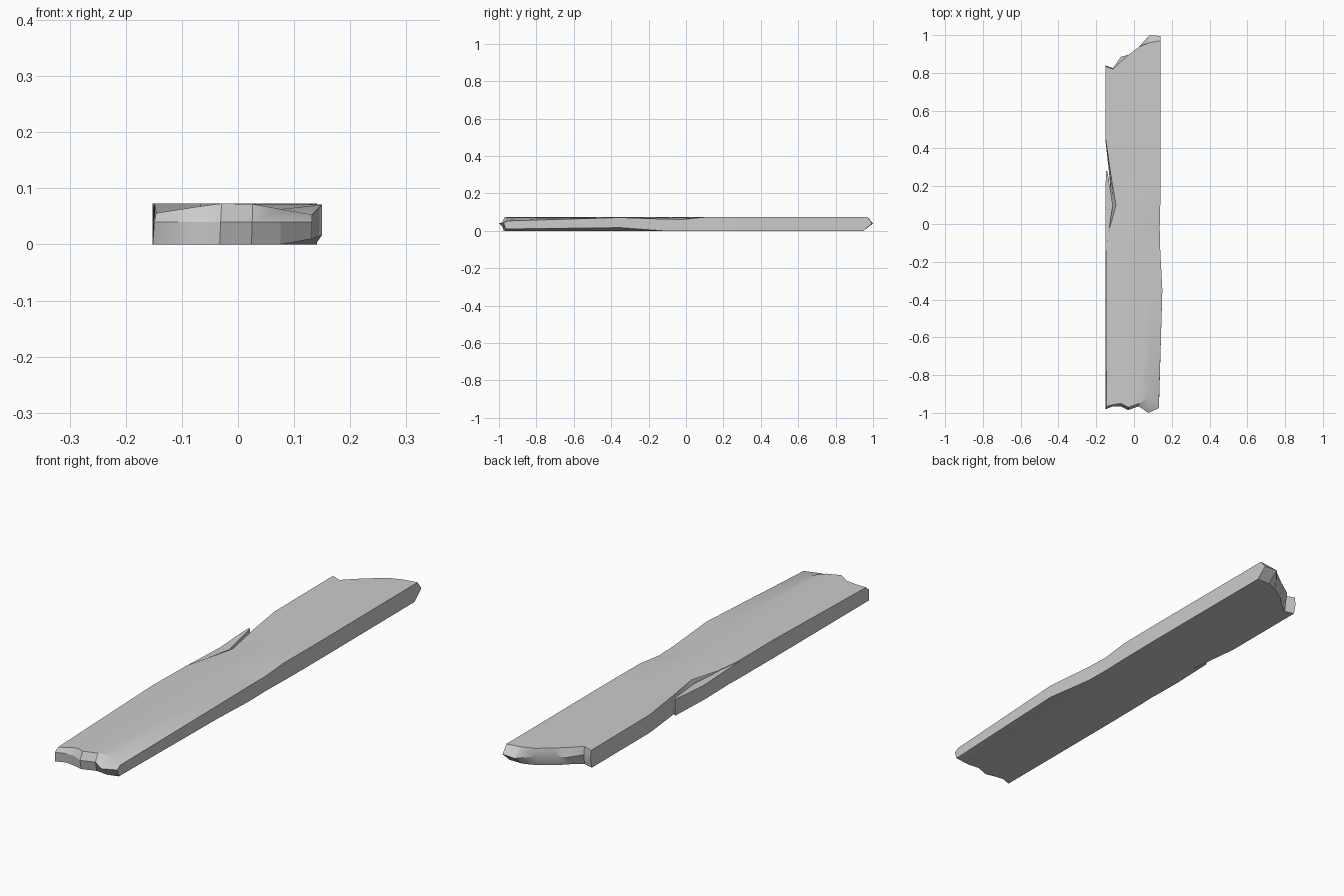
import bpy, bmesh

if "Cube" in bpy.data.objects:
    bpy.data.objects.remove(bpy.data.objects["Cube"])

H = 0.073
U = [0, 0.14, 0.28, 0.42, 0.62, 0.8, 1]   # positions across the board
Z = [0, 0.55 * H, H]                      # bottom, middle, top layers


def finish(name, bm, angle=0.5):
    bmesh.ops.recalc_face_normals(bm, faces=bm.faces)
    me = bpy.data.meshes.new(name)
    bm.to_mesh(me)
    bm.free()
    ob = bpy.data.objects.new(name, me)
    bpy.context.collection.objects.link(ob)
    bpy.ops.object.select_all(action='DESELECT')
    bpy.context.view_layer.objects.active = ob
    ob.select_set(True)
    bpy.ops.object.shade_smooth_by_angle(angle=angle)
    return ob


# Jagged end outlines: y per column for bottom, middle and top layers
FRONT = [[-0.975, -0.96, -0.965, -0.975, -0.955, -0.96, -0.965],
         [-0.98, -0.965, -0.965, -0.985, -0.965, -1.0, -0.975],
         [-0.965, -0.955, -0.95, -0.97, -0.95, -0.92, -0.955]]
BACK = [[0.83, 0.82, 0.85, 0.89, 0.93, 0.95, 0.95],
        [0.84, 0.825, 0.885, 0.895, 0.94, 0.985, 0.995],
        [0.835, 0.82, 0.86, 0.895, 0.94, 0.96, 0.97]]
BACK[1][5] = 1.0

# Stations: y, left x bottom, left x top, right x, z drop top left,
# z drop top right, z lift bottom right
STATIONS = [
    ("front", -0.152, -0.146, 0.132, 0.017, 0.020, 0.010),
    (-0.35, -0.152, -0.149, 0.150, 0.0, 0.002, 0.017),
    (-0.12, -0.150, -0.147, 0.138, 0.002, 0.010, 0.0),
    (-0.02, -0.146, -0.128, 0.136, 0.006, 0.012, 0.0),
    (0.10, -0.118, -0.095, 0.139, 0.005, 0.0, 0.0),
    (0.27, -0.132, -0.124, 0.141, 0.002, 0.0, 0.0),
    (0.45, -0.152, -0.150, 0.141, 0.0, 0.0, 0.0),
    ("back", -0.152, -0.152, 0.140, 0.0, 0.0, 0.0),
]

# Board: a lofted skin with two broken ends
bm = bmesh.new()
grid = []
for y, lb, lt, r, dl, dr, lift in STATIONS:
    sec = []
    for k in range(3):
        left = lb + (lt - lb) * k / 2
        row = []
        for i, u in enumerate(U):
            if k == 1 and 0 < i < 6 and y not in ("front", "back"):
                row.append(None)
                continue
            yy = FRONT[k][i] if y == "front" else BACK[k][i] if y == "back" else y
            z = Z[k]
            if k == 2:
                z -= dl * max(0, 1 - u / 0.4) + dr * max(0, (u - 0.6) / 0.4)
            if k == 0 and i == 6:
                z += lift
            row.append(bm.verts.new((left + (r - left) * u, yy, z)))
        sec.append(row)
    grid.append(sec)

for a, b in zip(grid, grid[1:]):
    for k in (0, 2):                      # bottom and top
        for i in range(6):
            bm.faces.new((a[k][i], a[k][i + 1], b[k][i + 1], b[k][i]))
    for i in (0, 6):                      # long sides
        for k in range(2):
            bm.faces.new((a[k][i], a[k + 1][i], b[k + 1][i], b[k][i]))
for s in (grid[0], grid[-1]):             # broken ends
    for k in range(2):
        for i in range(6):
            bm.faces.new((s[k][i], s[k][i + 1], s[k + 1][i + 1], s[k + 1][i]))
finish("board", bm)

# Splinter: a tapering sliver split off the left edge
bm = bmesh.new()
rings = []
for y, x0, x1, z0, z1 in [(-0.14, -0.150, -0.140, 0.004, 0.069),
                          (0.0, -0.150, -0.128, 0.0, 0.064),
                          (0.10, -0.151, -0.112, 0.0, 0.060),
                          (0.28, -0.149, -0.141, 0.004, 0.071)]:
    rings.append([bm.verts.new(p) for p in
                  ((x0, y, z0), (x1, y, z0), (x1, y, z1), (x0, y, z1))])
for a, b in zip(rings, rings[1:]):
    for i in range(4):
        j = (i + 1) % 4
        bm.faces.new((a[i], a[j], b[j], b[i]))
bm.faces.new(rings[0])
bm.faces.new(rings[-1])
finish("edge_splinter", bm)
